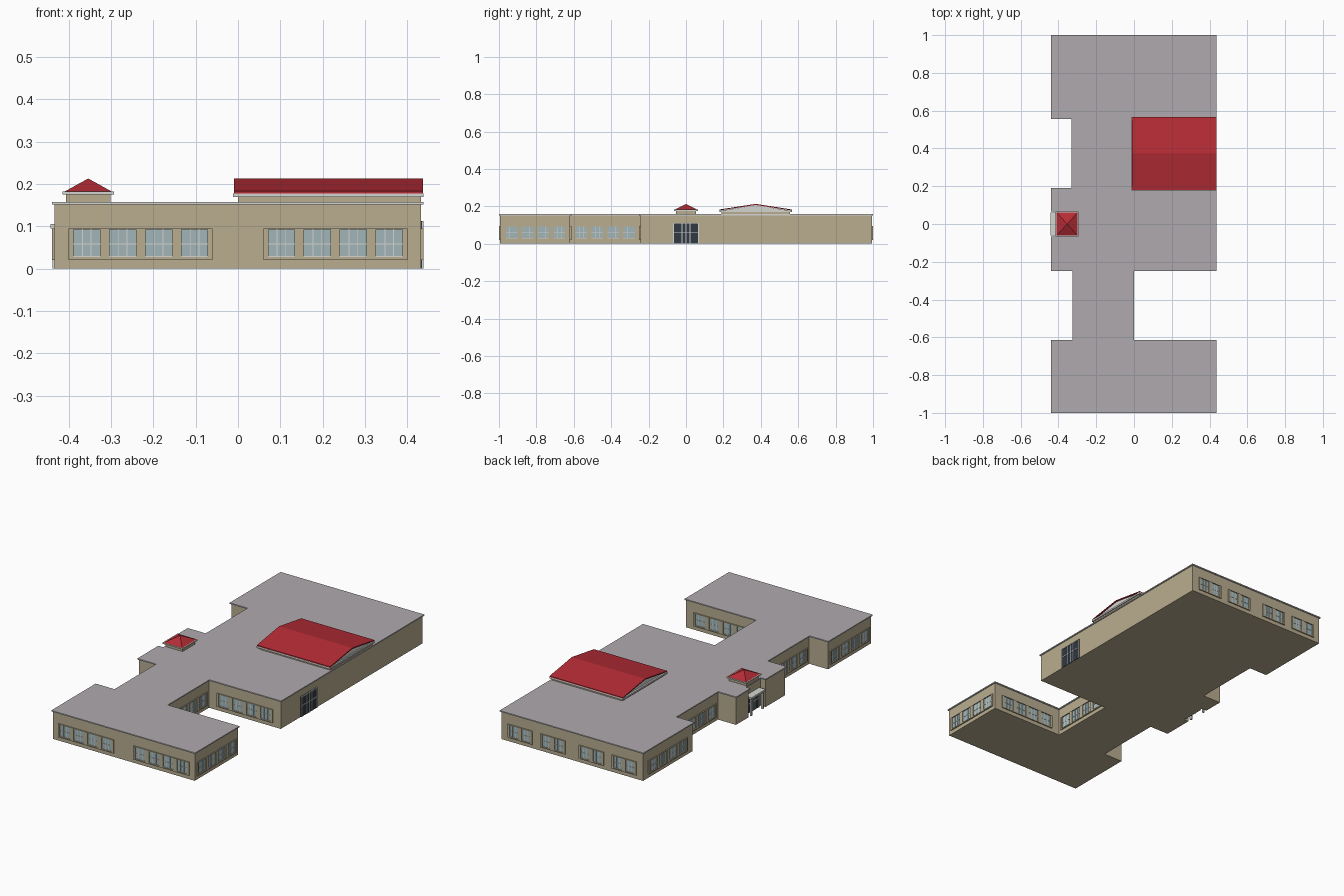
import bpy, bmesh
from mathutils import Vector

if "Cube" in bpy.data.objects:
    bpy.data.objects.remove(bpy.data.objects["Cube"])


def material(name, rgb):
    m = bpy.data.materials.new(name)
    m.diffuse_color = (*rgb, 1)
    m.use_nodes = True
    m.node_tree.nodes["Principled BSDF"].inputs["Base Color"].default_value = m.diffuse_color
    return m


TAN = material("tan_wall", (0.49, 0.42, 0.28))
GREY = material("grey_roof", (0.43, 0.40, 0.42))
TRIM = material("light_trim", (0.66, 0.66, 0.64))
RED = material("red_roof", (0.46, 0.025, 0.036))
GLASS = material("pale_glass", (0.36, 0.47, 0.48))
DARK = material("dark_door_glass", (0.03, 0.04, 0.055))


def finish(bm, name, mats, rule=None):
    bmesh.ops.recalc_face_normals(bm, faces=bm.faces[:])
    if rule:
        for f in bm.faces:
            f.normal_update()
            f.material_index = rule(f)
    me = bpy.data.meshes.new(name)
    bm.to_mesh(me)
    bm.free()
    for m in mats:
        me.materials.append(m)
    ob = bpy.data.objects.new(name, me)
    bpy.context.collection.objects.link(ob)
    return ob


def add_box(bm, lo, hi):
    v = bmesh.ops.create_cube(bm, size=1)["verts"]
    lo, hi = Vector(lo), Vector(hi)
    for p in v:
        p.co = Vector([(lo[i] + hi[i]) / 2 + p.co[i] * (hi[i] - lo[i]) for i in range(3)])


def box(name, lo, hi, mat):
    bm = bmesh.new()
    add_box(bm, lo, hi)
    return finish(bm, name, [mat])


def prism(name, points, direction, mats, rule=None):
    bm = bmesh.new()
    f = bm.faces.new([bm.verts.new(p) for p in points])
    r = bmesh.ops.extrude_face_region(bm, geom=[f], use_keep_orig=True)
    verts = [g for g in r["geom"] if isinstance(g, bmesh.types.BMVert)]
    bmesh.ops.translate(bm, verts=verts, vec=direction)
    return finish(bm, name, mats, rule)


# footprint of the roof, anticlockwise
OUT = [(-.44, -1), (.438, -1), (.438, -.613), (0, -.613), (0, -.25), (.438, -.25),
       (.438, 1), (-.44, 1), (-.44, .555), (-.33, .555), (-.33, .19), (-.44, .19),
       (-.44, .067), (-.41, .067), (-.41, -.067), (-.44, -.067), (-.44, -.25),
       (-.325, -.25), (-.325, -.613), (-.44, -.613)]
INSET = 0.006


def inset(poly, d):
    out = []
    for i, p in enumerate(poly):
        p = Vector(p)
        a = (p - Vector(poly[i - 1])).normalized()
        b = (Vector(poly[(i + 1) % len(poly)]) - p).normalized()
        out.append(p + d * (Vector((-a.y, a.x)) + Vector((-b.y, b.x))))
    return out


# walls and flat roof with trim edge
prism("walls", [(p[0], p[1], 0) for p in inset(OUT, INSET)], (0, 0, .153), [TAN])
prism("flat_roof", [(p[0], p[1], .152) for p in OUT], (0, 0, .006), [GREY, TRIM],
      lambda f: 0 if f.normal.z > .5 else 1)

# window parts, collected by colour
frames, panes, bars = bmesh.new(), bmesh.new(), bmesh.new()


def wall_box(bm, wall, normal, u0, u1, z0, z1, d0, d1):
    """Box on a wall plane: u runs along the wall, d sticks out of it."""
    axis, s = normal
    a, b = sorted((wall + s * d0, wall + s * d1))
    if axis == "x":
        add_box(bm, (a, u0, z0), (b, u1, z1))
    else:
        add_box(bm, (u0, a, z0), (u1, b, z1))


def window_group(edge, normal, centre, n=4, pitch=.085):
    w = edge - normal[1] * INSET
    z0, z1, half = .024, .095, n * pitch / 2
    rim = .0115
    wall_box(frames, w, normal, centre - half, centre + half, z0 - .003, z0 + .003, 0, .006)
    wall_box(frames, w, normal, centre - half, centre + half, z1 - .003, z1, 0, .006)
    for i in range(n + 1):
        u = centre - half + i * pitch
        lo = u if i == 0 else u - rim
        hi = u if i == n else u + rim
        wall_box(frames, w, normal, lo, hi, z0 + .003, z1 - .003, 0, .006)
    for i in range(n):
        u0 = centre - half + i * pitch + rim
        u1 = centre - half + (i + 1) * pitch - rim
        wall_box(panes, w, normal, u0, u1, z0 + .003, z1 - .003, 0, .0015)
        for t in (1 / 3, 2 / 3):
            u = u0 + (u1 - u0) * t
            wall_box(bars, w, normal, u - .001, u + .001, z0 + .003, z1 - .003, 0, .003)
        for z in (z0 + .0045, .058):
            wall_box(bars, w, normal, u0, u1, z - .001, z + .001, 0, .003)


XP, XN, YP, YN = ("x", 1), ("x", -1), ("y", 1), ("y", -1)
for args in [(-1, YN, -.23), (-1, YN, .23), (-.25, YN, .215), (-.613, YP, .215),
             (.438, XP, -.805), (0, XP, -.432), (-.44, XN, -.805), (-.325, XN, -.432),
             (-.33, XN, .372), (-.44, XN, .78)]:
    window_group(*args)
for c in (.315, .115, -.12, -.32):
    window_group(1, YP, c, 2, .075)
finish(frames, "window_frames", [TAN])
finish(panes, "window_panes", [GLASS])
finish(bars, "window_bars", [TRIM])

# double doors with side lights, on the right wall and in the left porch
doors, door_bars = bmesh.new(), bmesh.new()
for edge, normal, half, top in ((.438, XP, .07, .112), (-.41, XN, .056, .094)):
    w = edge - normal[1] * INSET
    wall_box(doors, w, normal, -half, half, 0, top, 0, .003)
    for u in (-half * .95, -half * .3, 0, half * .3, half * .95):
        wall_box(door_bars, w, normal, u - .002, u + .002, 0, top, 0, .006)
    for z in (top * .55, top - .002):
        wall_box(door_bars, w, normal, -half, half, z - .002, z + .002, 0, .006)
finish(doors, "doors", [DARK])
finish(door_bars, "door_bars", [TRIM])

# porch canopy and posts
box("porch_canopy", (-.443, -.062, .095), (-.403, .062, .105), TRIM)
for i, y in enumerate((-.05, .05)):
    box(f"porch_post_{i}", (-.438, y - .005, 0), (-.428, y + .005, .095), TRIM)

# cupola with pyramid roof
box("cupola_base", (-.407, -.053, .157), (-.301, .053, .177), TAN)
box("cupola_eave", (-.415, -.065, .175), (-.293, .065, .182), TRIM)
bm = bmesh.new()
c = [bm.verts.new((x, y, .182)) for x, y in ((-.41, -.062), (-.298, -.062), (-.298, .062), (-.41, .062))]
apex = bm.verts.new((-.354, 0, .213))
bm.faces.new(c)
for i in range(4):
    bm.faces.new((c[i], c[(i + 1) % 4], apex))
finish(bm, "cupola_roof", [RED])

# gabled red roof block
box("gable_base", (0, .19, .157), (.432, .555, .170), TAN)
box("gable_eave", (-.012, .178, .169), (.438, .566, .178), TRIM)
prism("gable_infill", [(-.003, .19, .177), (-.003, .555, .177), (-.003, .372, .208)],
      (.434, 0, 0), [TRIM])
prism("gable_roof", [(-.01, .179, .178), (-.01, .372, .207), (-.01, .566, .178),
                     (-.01, .566, .183), (-.01, .372, .213), (-.01, .179, .183)],
      (.447, 0, 0), [RED])
